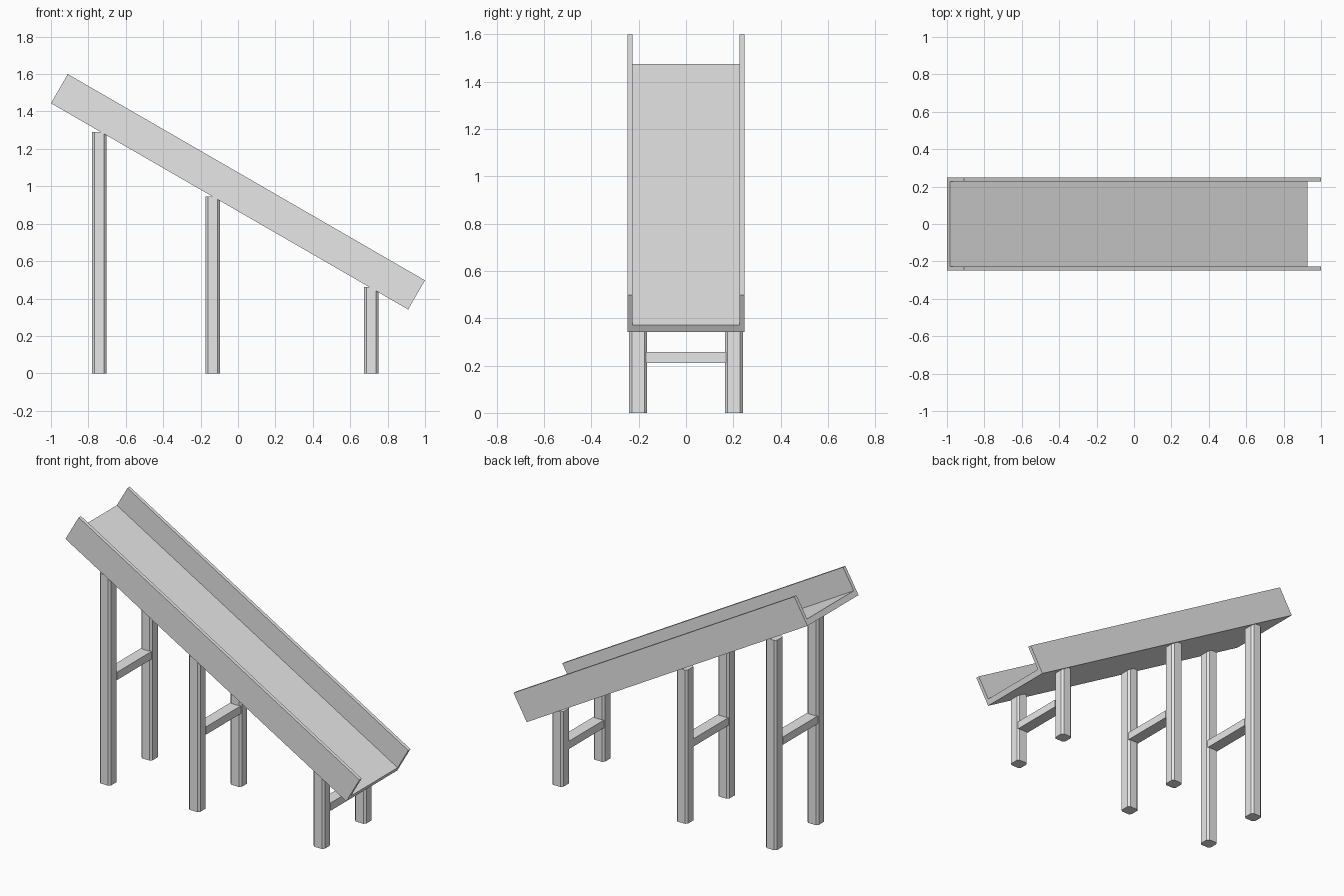
import bpy
import bmesh
import math
from mathutils import Matrix, Vector

if "Cube" in bpy.data.objects:
    bpy.data.objects.remove(bpy.data.objects["Cube"], do_unlink=True)

# Single plain grey
grey = bpy.data.materials.new("plain_grey")
grey.use_nodes = True
grey.diffuse_color = (0.8, 0.8, 0.8, 1)
grey.node_tree.nodes["Principled BSDF"].inputs["Base Color"].default_value = (0.8, 0.8, 0.8, 1)


def finish(name, bm):
    bmesh.ops.recalc_face_normals(bm, faces=bm.faces)
    mesh = bpy.data.meshes.new(name)
    bm.to_mesh(mesh)
    bm.free()
    mesh.materials.append(grey)
    obj = bpy.data.objects.new(name, mesh)
    bpy.context.collection.objects.link(obj)
    return obj


def box(name, size, centre, chamfer=0):
    bm = bmesh.new()
    bmesh.ops.create_cube(bm, size=1)
    bmesh.ops.scale(bm, vec=size, verts=bm.verts)
    if chamfer:
        upright = [e for e in bm.edges
                   if abs(e.verts[0].co.z - e.verts[1].co.z) > 0.01]
        bmesh.ops.bevel(bm, geom=upright, offset=chamfer, segments=1, affect='EDGES')
    bmesh.ops.translate(bm, vec=centre, verts=bm.verts)
    return finish(name, bm)


# Sloping trough: a U profile extruded along its length, then tilted
length, depth, half_width = 2.205, 0.18, 0.248
wall, floor = 0.022, 0.035
half = [(half_width - wall, floor), (half_width - wall, depth),
        (half_width, depth), (half_width, 0)]
profile = half + [(-y, z) for y, z in reversed(half)]
bm = bmesh.new()
face = bm.faces.new([bm.verts.new((0, y, z)) for y, z in profile])
ext = bmesh.ops.extrude_face_region(bm, geom=[face])
bmesh.ops.translate(bm, vec=(length, 0, 0),
                    verts=[v for v in ext["geom"] if isinstance(v, bmesh.types.BMVert)])
slope = Matrix.Rotation(math.radians(30), 4, 'Y')
bm.transform(Matrix.Translation(Vector((-1, 0, 1.444))) @ slope)
finish("sloping_trough", bm)

# Three pairs of chamfered legs, each pair joined by a crossbar at mid height
post, post_y = 0.076, 0.202
for label, x, height in (("tall", -0.742, 1.29), ("middle", -0.135, 0.945), ("short", 0.712, 0.462)):
    for side, sign in (("left", 1), ("right", -1)):
        # the front faces -y, so +x is left; legs are named by near and far row
        row = "back" if sign > 0 else "front"
        box(f"{label}_{row}_leg", (post, post, height),
            (x, sign * post_y, height / 2), chamfer=0.012)
    box(f"{label}_crossbar", (0.072, 2 * post_y - post + 0.01, 0.048), (x, 0, height / 2 + 0.003))
